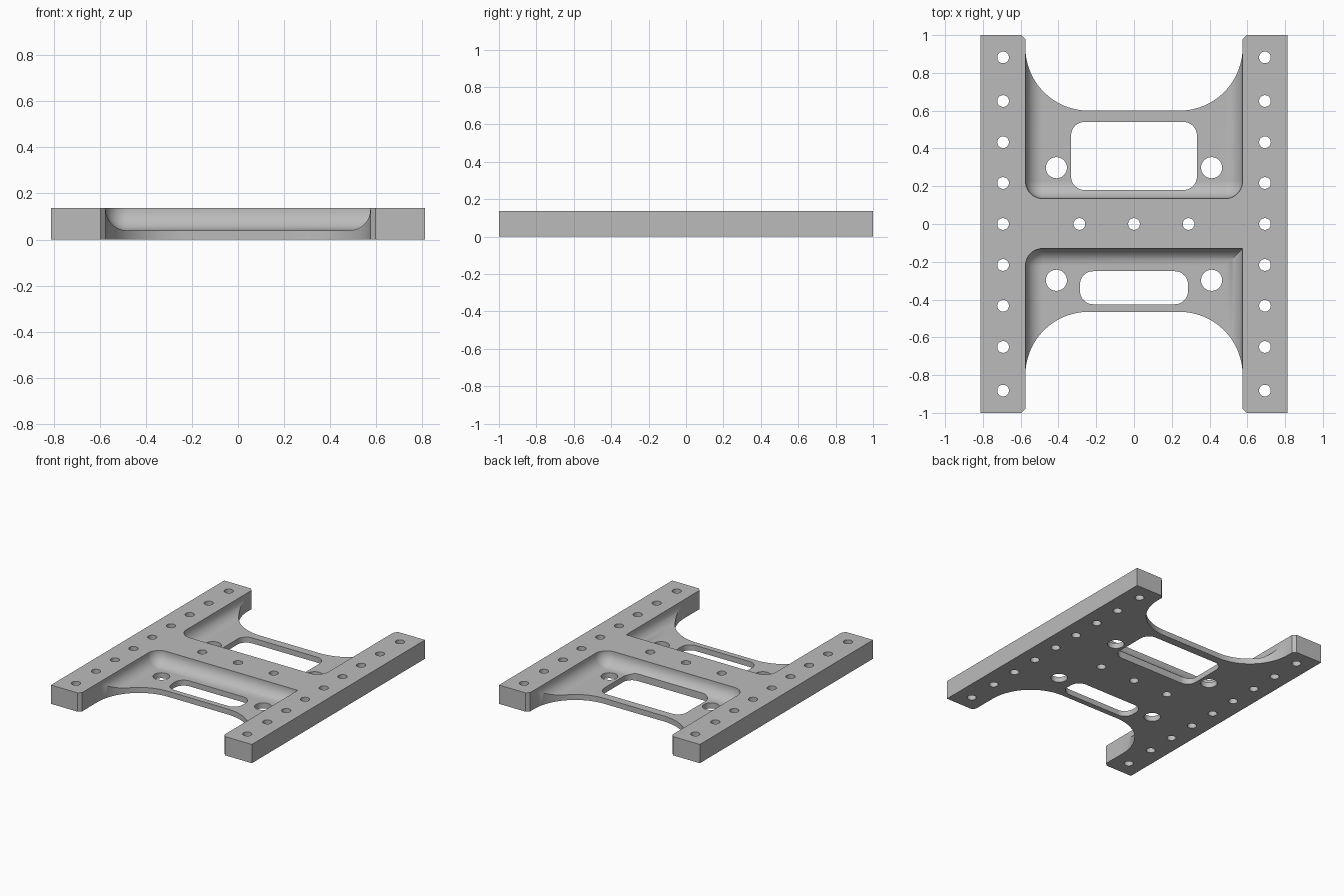
import bpy, bmesh
from math import sin, cos, pi, radians

cube = bpy.data.objects.get("Cube")
if cube:
    bpy.data.objects.remove(cube, do_unlink=True)

HEIGHT, FLOOR, FILLET = 0.137, 0.04, 0.09
OUTER_X, INNER_X = 0.812, 0.575
CHAMFER = 0.022


def arc(cx, cy, r, start, end, steps):
    """Points on an arc, angles in degrees."""
    angles = [radians(start + (end - start) * i / steps) for i in range(steps + 1)]
    return [(cx + r * cos(a), cy + r * sin(a)) for a in angles]


def rounded_rect(x0, x1, y0, y1, radii, steps=10):
    """Counter-clockwise rectangle with its own radius at each corner."""
    points = []
    corners = [(x0, y0, 1, 1), (x1, y0, -1, 1), (x1, y1, -1, -1), (x0, y1, 1, -1)]
    for k, (x, y, sx, sy) in enumerate(corners):
        r = radii[k]
        points += arc(x + sx * r, y + sy * r, r, 180 + 90 * k, 270 + 90 * k, steps)
    return points


def loft(bm, rings):
    """Closed solid through (outline, z) rings, listed bottom to top."""
    loops = [[bm.verts.new((x, y, z)) for x, y in outline] for outline, z in rings]
    n = len(loops[0])
    for low, high in zip(loops, loops[1:]):
        for i in range(n):
            j = (i + 1) % n
            bm.faces.new((low[i], low[j], high[j], high[i]))
    bm.faces.new(loops[0][::-1])
    bm.faces.new(loops[-1])


def make_object(name, bm):
    bmesh.ops.remove_doubles(bm, verts=bm.verts, dist=1e-5)
    bmesh.ops.recalc_face_normals(bm, faces=bm.faces)
    mesh = bpy.data.meshes.new(name)
    bm.to_mesh(mesh)
    bm.free()
    obj = bpy.data.objects.new(name, mesh)
    bpy.context.collection.objects.link(obj)
    return obj


# Frame blank: H-shaped plan with large concave arcs in both open ends
def end_outline(web_y, r):
    """One open end, from the +x outer corner to the -x outer corner."""
    half = [(OUTER_X, 1), (INNER_X + CHAMFER, 1), (INNER_X, 1 - CHAMFER)]
    half += arc(INNER_X - r, web_y + r, r, 0, -90, 28)
    return half + [(-x, y) for x, y in reversed(half)]


back = end_outline(0.60, 0.335)
front = [(-x, -y) for x, y in end_outline(0.465, 0.335)]
bm = bmesh.new()
loft(bm, [(back + front, 0), (back + front, HEIGHT)])
frame = make_object("mounting_frame", bm)


# Pockets: fillet between walls and thin floor, one corner left square
def pocket(bm, y0, y1, radii, steps=12):
    rings = []
    half = INNER_X - 0.0007
    for i in range(steps + 1):
        a = pi / 2 * (1 - i / steps)
        d = FILLET * (1 - cos(a))
        z = FLOOR + FILLET * (1 - sin(a))
        inset = [max(r - d, 0) for r in radii]
        rings.append((rounded_rect(-half + d, half - d, y0 + d, y1 - d, inset), z))
    rings.append((rings[-1][0], HEIGHT + 0.1))
    loft(bm, rings)


bm = bmesh.new()
pocket(bm, 0.135, 1.2, (FILLET, FILLET, 0, 0))
pocket(bm, -1.2, -0.13, (0, 0, 0, FILLET))
pockets = make_object("pocket_cutter", bm)

# Through holes and windows
bm = bmesh.new()


def through(x0, x1, y0, y1, r):
    outline = rounded_rect(x0, x1, y0, y1, [r] * 4, 8)
    loft(bm, [(outline, -0.1), (outline, HEIGHT + 0.1)])


def hole(x, y, r):
    through(x - r, x + r, y - r, y + r, r)


for side in (-1, 1):
    hole(side * 0.693, 0, 0.031)
    for end in (-1, 1):
        for y in (0.217, 0.433, 0.651, 0.882):
            hole(side * 0.693, end * y, 0.031)
        hole(side * 0.411, end * 0.298, 0.056)
for x in (-0.289, 0, 0.289):
    hole(x, 0, 0.031)
through(-0.333, 0.333, 0.18, 0.54, 0.07)
through(-0.286, 0.286, -0.425, -0.25, 0.07)
holes = make_object("hole_cutter", bm)

# Cut the blank and bake the result
for cutter in (pockets, holes):
    cutter.hide_render = True
    cut = frame.modifiers.new(cutter.name, 'BOOLEAN')
    cut.operation = 'DIFFERENCE'
    cut.solver = 'EXACT'
    cut.object = cutter
bpy.context.view_layer.update()
evaluated = frame.evaluated_get(bpy.context.evaluated_depsgraph_get())
result = bpy.data.meshes.new_from_object(evaluated)
frame.modifiers.clear()
frame.data = result
for cutter in (pockets, holes):
    bpy.data.objects.remove(cutter, do_unlink=True)

# Plain grey finish
grey = bpy.data.materials.new("light_grey")
grey.use_nodes = True
colour = (0.5, 0.5, 0.5, 1)
grey.diffuse_color = colour
grey.node_tree.nodes["Principled BSDF"].inputs["Base Color"].default_value = colour
result.materials.clear()
result.materials.append(grey)

# Smooth curved walls, crisp edges
bpy.ops.object.select_all(action='DESELECT')
frame.select_set(True)
bpy.context.view_layer.objects.active = frame
bpy.ops.object.shade_smooth_by_angle(angle=radians(30))
weighted = frame.modifiers.new("weighted_normals", 'WEIGHTED_NORMAL')
weighted.keep_sharp = True
